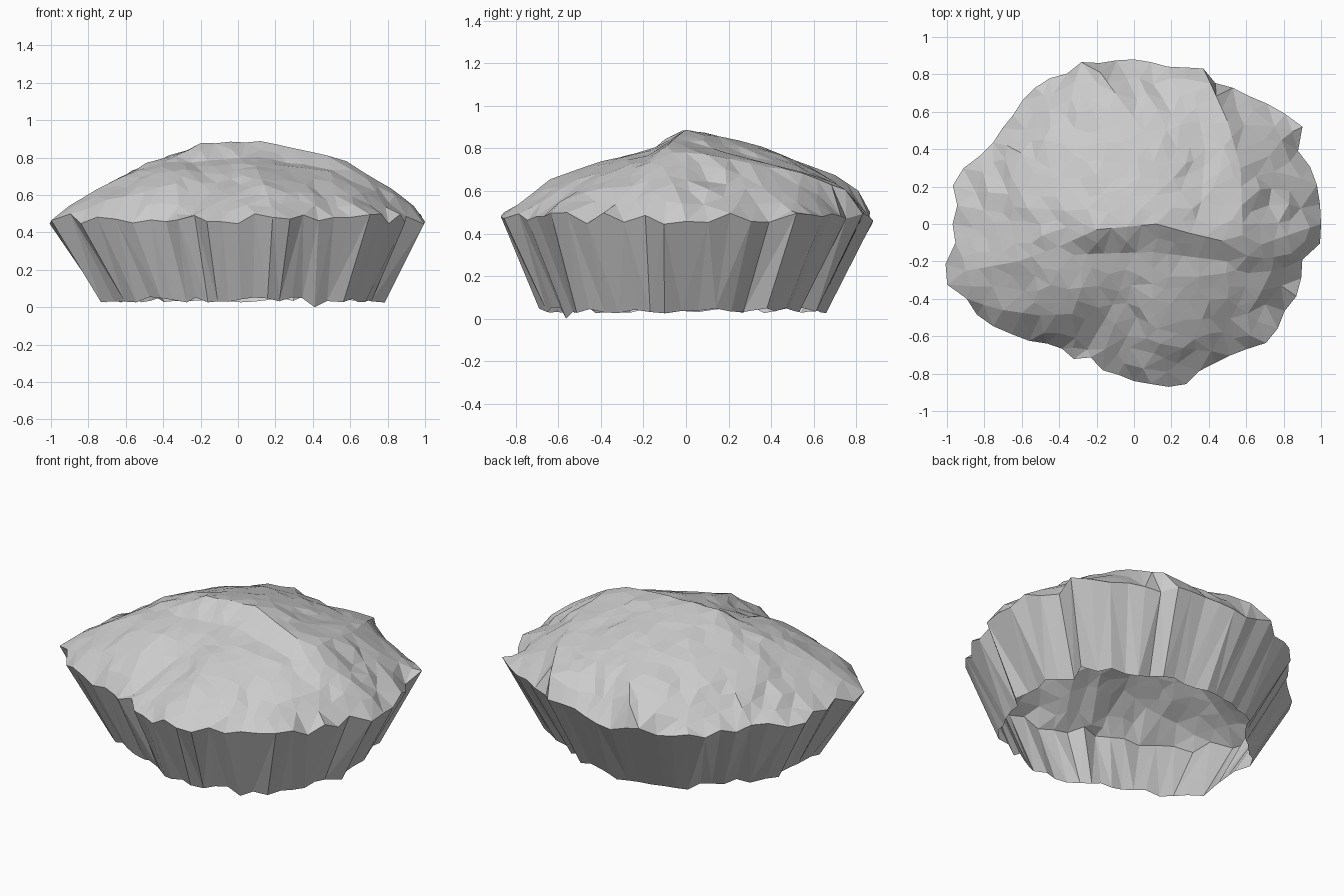
import bpy, bmesh, math, random
from mathutils import Vector
from mathutils.geometry import delaunay_2d_cdt

if "Cube" in bpy.data.objects:
    bpy.data.objects.remove(bpy.data.objects["Cube"], do_unlink=True)
random.seed(4)

# Rim radius at equal angles, counter-clockwise from +x
RADII = [1, 1, 1, .99, .96, 1.04, 1, .96, .92, .9, .87, .91, .88, .86, .87,
         .88, .88, .88, .91, .88, .9, .9, .89, .87, .87, .87, .9, .96, .99, .95,
         .97, .96, 1.03, 1.05, .98, .97, .93, .88, .84, .79, .77, .79, .75, .8, .81,
         .84, .86, .89, .9, .86, .86, .87, .9, .95, .95, .93, .95, .94, .92, 1]

# Ridge and gully lines that shape the top
LINES = [
    [(-.9, -.25, .55), (-.62, -.2, .7), (-.4, -.12, .78), (-.2, -.03, .88), (.12, 0, .89),
     (.3, -.05, .85), (.47, -.09, .82), (.58, -.06, .79), (.68, -.11, .72),
     (.82, -.06, .64), (.94, -.02, .54)],
    [(.1, .06, .88), (.13, .25, .83), (.05, .5, .75), (-.1, .7, .68), (-.18, .81, .62)],
    [(.58, 0, .79), (.57, .3, .74), (.5, .55, .69), (.41, .75, .62)],
    [(.36, .12, .8), (.38, .4, .72), (.32, .7, .64)],
    [(.72, .1, .64), (.75, .28, .62), (.7, .45, .59)],
    [(.1, -.24, .78), (.1, -.4, .74), (.14, -.64, .66), (.18, -.79, .54)],
    [(-.25, .08, .84), (-.45, .3, .73), (-.68, .42, .57)],
    [(-.25, -.16, .77), (.1, -.15, .8), (.5, -.2, .73)],
    [(.35, -.28, .75), (.5, -.4, .67), (.66, -.52, .55)],
    [(-.28, -.24, .76), (-.28, -.34, .74), (-.33, -.48, .67), (-.5, -.49, .62),
     (-.7, -.46, .58)],
    [(-.08, -.36, .71), (-.15, -.5, .62), (-.21, -.6, .54), (-.25, -.67, .49)],
]


def sample(line, step=.09):
    """Evenly spaced points along a line."""
    points = []
    for a, b in zip(line, line[1:]):
        a, b = Vector(a), Vector(b)
        count = max(1, round((b - a).length / step))
        points += [a.lerp(b, i / count) for i in range(count)]
    return points + [Vector(line[-1])]


def jitter(amount):
    return random.uniform(-amount, amount)


# Rim and foot of the pleated wall
rim, foot = [], []
n = len(RADII)
for i in range(n):
    angle = math.tau * i / n
    direction = Vector((math.cos(angle), math.sin(angle), 0))
    rim.append(direction * RADII[i] + Vector((0, 0, .472 + jitter(.028))))
    inset = direction * (RADII[i] * .757 + jitter(.02))
    foot.append(inset + Vector((.015, -.02, .04 + jitter(.015))))
foot[51].z = 0


def inside(x, y):
    """Fraction of the way from the centre to the rim."""
    turn = (math.atan2(y, x) / math.tau % 1) * n
    i = int(turn) % n
    radius = RADII[i] + (RADII[(i + 1) % n] - RADII[i]) * (turn - int(turn))
    return math.hypot(x, y) / radius


# Scatter loose points between the fixed ones
fixed = rim + [p for line in LINES for p in sample(line)]
spacing = .085
loose = []
steps = int(1 / spacing) + 2
for row in range(-steps, steps + 1):
    for col in range(-steps, steps + 1):
        x = (col + .5 * (row % 2)) * spacing + jitter(.025)
        y = row * spacing + jitter(.025)
        clear = all(math.hypot(p.x - x, p.y - y) > .055 for p in fixed)
        if inside(x, y) < .95 and clear:
            loose.append(Vector((x, y, .65)))

points = fixed + loose
edges = [(i, (i + 1) % n) for i in range(n)]
_, _, faces, origin, _, _ = delaunay_2d_cdt(
    [p.to_2d() for p in points], edges, [], 1, 1e-5)

# Rocky top
bm = bmesh.new()
verts = [bm.verts.new(points[o[0]]) for o in origin]
for face in faces:
    bm.faces.new([verts[i] for i in face])
kind = [o[0] for o in origin]
free = [v for v, k in zip(verts, kind) if k >= len(fixed)]
upper = [v for v, k in zip(verts, kind) if k >= n]


def relax(group, weight, bulge=0):
    for v in group:
        around = [e.other_vert(v).co.z for e in v.link_edges]
        v.co.z += weight * (sum(around) / len(around) - v.co.z) + bulge


for _ in range(80):
    relax(free, 1, .003)
relax(upper, .2)
for v in upper:
    v.co.z += jitter(.004)

# Pleated wall, open underneath
ring = {k: v for v, k in zip(verts, kind) if k < n}
base = [bm.verts.new(p) for p in foot]
for i in range(n):
    j = (i + 1) % n
    if random.random() < .5:
        bm.faces.new((ring[i], base[i], base[j]))
        bm.faces.new((ring[i], base[j], ring[j]))
    else:
        bm.faces.new((ring[i], base[i], ring[j]))
        bm.faces.new((ring[j], base[i], base[j]))
bmesh.ops.recalc_face_normals(bm, faces=bm.faces)
if sum(f.normal.z for f in bm.faces) < 0:
    bmesh.ops.reverse_faces(bm, faces=bm.faces)

mesh = bpy.data.meshes.new("rock")
bm.to_mesh(mesh)
bm.free()
rock = bpy.data.objects.new("rock", mesh)
bpy.context.collection.objects.link(rock)

# Stone colour
stone = bpy.data.materials.new("light_grey_stone")
stone.use_nodes = True
colour = (.6, .6, .6, 1)
stone.diffuse_color = colour
stone.node_tree.nodes["Principled BSDF"].inputs["Base Color"].default_value = colour
mesh.materials.append(stone)
